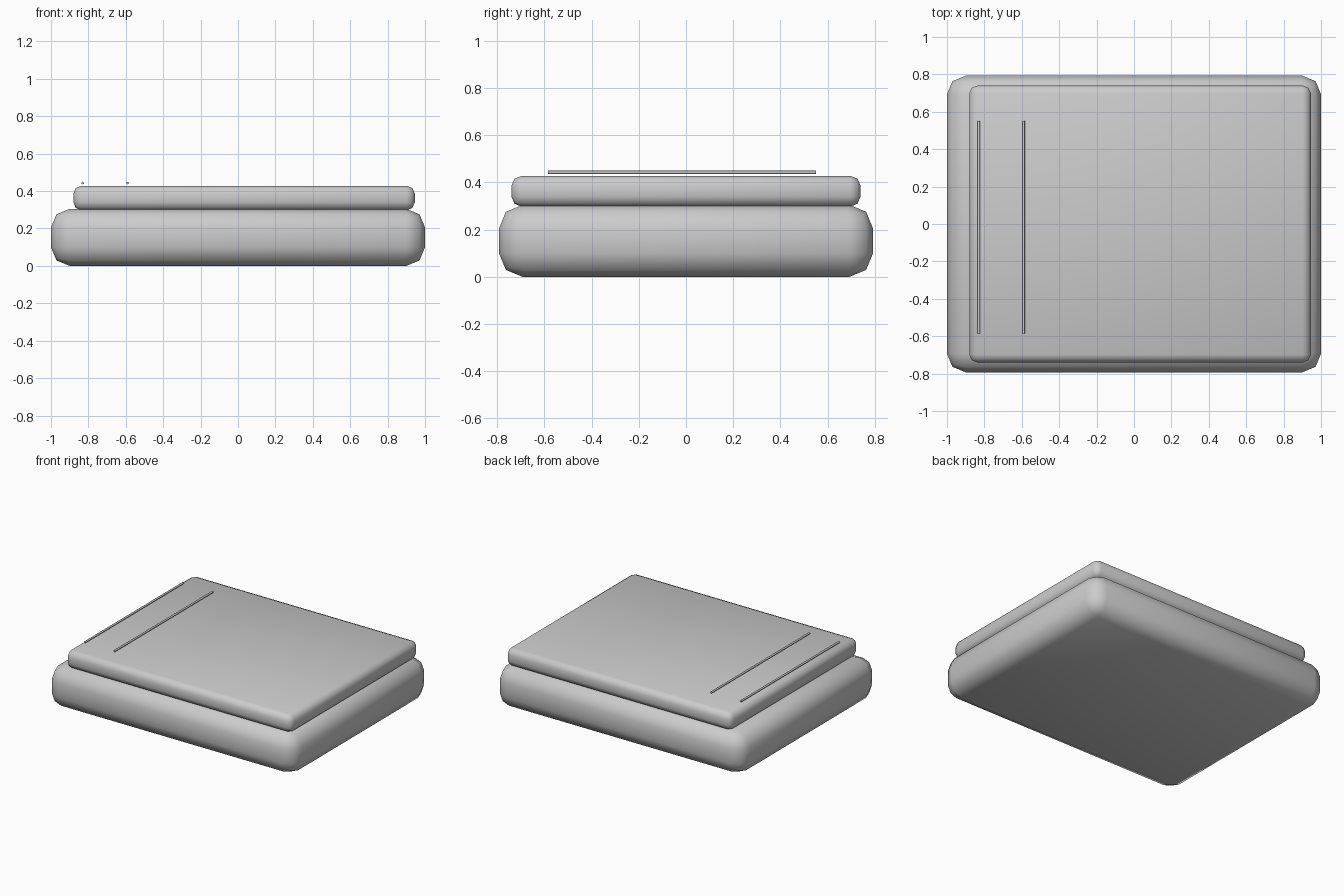
import bpy
import math

if "Cube" in bpy.data.objects:
    bpy.data.objects.remove(bpy.data.objects["Cube"])


def slab(name, x, y, z, bevel):
    """Rounded box from (min, max) ranges, softly shaded."""
    bpy.ops.mesh.primitive_cube_add(size=1, location=[(a + b) / 2 for a, b in (x, y, z)])
    ob = bpy.context.object
    ob.name = name
    ob.scale = [b - a for a, b in (x, y, z)]
    bpy.ops.object.transform_apply(location=False, rotation=False, scale=True)
    mod = ob.modifiers.new("rounded_edges", 'BEVEL')
    mod.width = bevel
    mod.segments = 2
    bpy.ops.object.modifier_apply(modifier=mod.name)
    bpy.ops.object.shade_smooth_by_angle(angle=math.radians(60))
    return ob


# Thick lower cushion and thinner cover on top
slab("base_cushion", (-1, 1), (-0.793, 0.793), (0, 0.305), 0.1)
slab("top_cover", (-0.88, 0.945), (-0.74, 0.74), (0.298, 0.428), 0.042)

# Two thin trim rods just above the cover
for name, x in (("outer_trim", -0.83), ("inner_trim", -0.59)):
    bpy.ops.mesh.primitive_cylinder_add(
        vertices=8, radius=0.007, depth=1.135,
        location=(x, -0.017, 0.443), rotation=(math.pi / 2, 0, 0))
    bpy.context.object.name = name
    bpy.ops.object.shade_smooth_by_angle(angle=math.radians(50))
